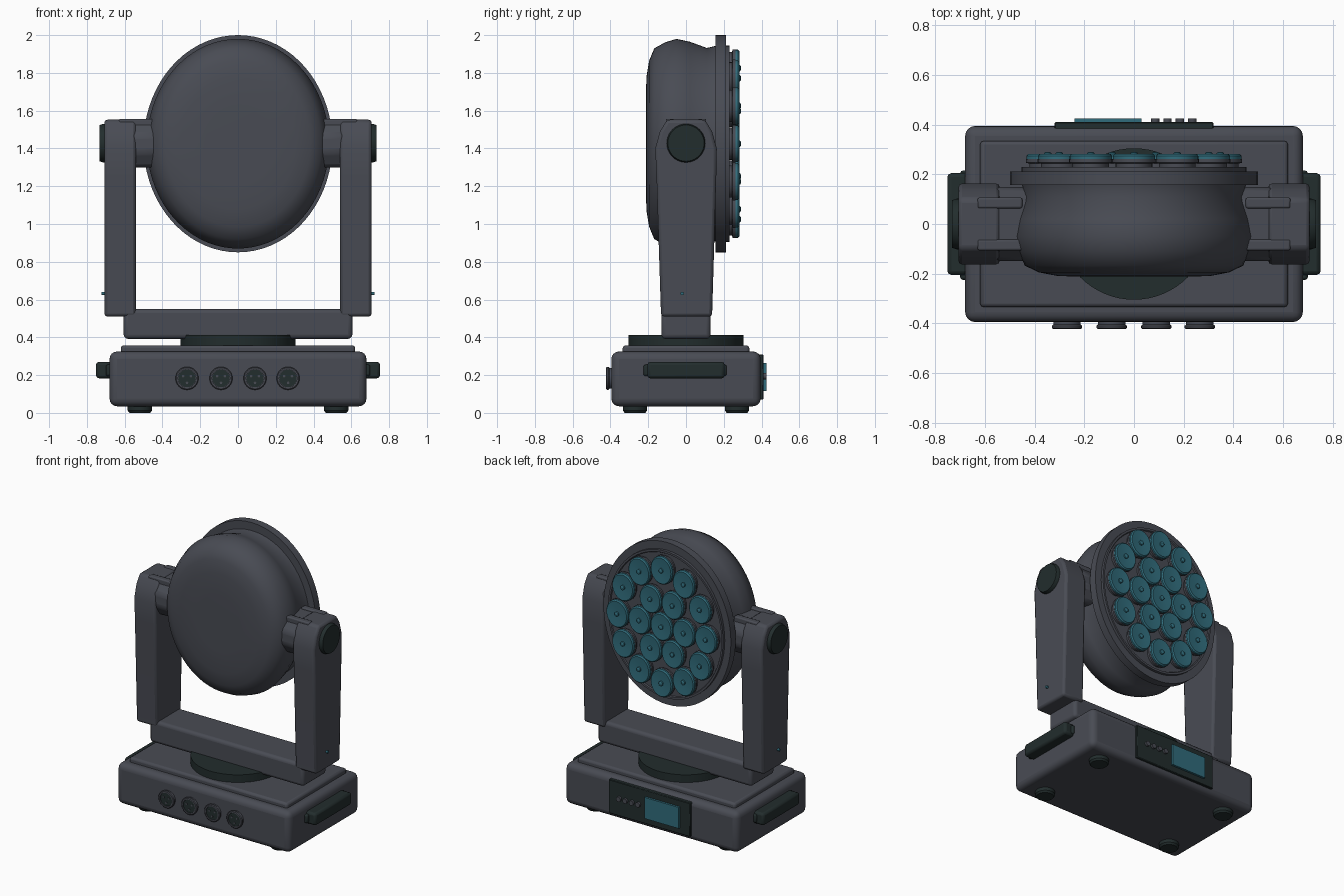
import bpy, bmesh, math
from mathutils import Matrix, Vector

if "Cube" in bpy.data.objects:
    bpy.data.objects.remove(bpy.data.objects["Cube"])


def mat(name, rgb):
    m = bpy.data.materials.new(name)
    m.diffuse_color = (*rgb, 1)
    m.use_nodes = True
    m.node_tree.nodes["Principled BSDF"].inputs["Base Color"].default_value = m.diffuse_color
    return m


GREY = mat("charcoal grey", (0.066, 0.071, 0.088))
DARK = mat("dark green black", (0.016, 0.026, 0.026))
TEAL = mat("teal lens", (0.030, 0.150, 0.200))
HEAD_Z, OVAL = 1.425, 0.87


def finish(bm, name, m, angle=35, bevel=0, segs=3):
    bmesh.ops.recalc_face_normals(bm, faces=bm.faces[:])
    me = bpy.data.meshes.new(name)
    bm.to_mesh(me)
    bm.free()
    me.materials.append(m)
    ob = bpy.data.objects.new(name, me)
    bpy.context.collection.objects.link(ob)
    if bevel:
        b = ob.modifiers.new("bevel", "BEVEL")
        b.width, b.segments, b.limit_method = bevel, segs, "ANGLE"
    bpy.context.view_layer.objects.active = ob
    bpy.ops.object.select_all(action="DESELECT")
    ob.select_set(True)
    bpy.ops.object.shade_smooth_by_angle(angle=math.radians(angle))
    return ob


def box(name, m, lo, hi, bevel=0, segs=3):
    bm = bmesh.new()
    lo, hi = Vector(lo), Vector(hi)
    bmesh.ops.create_cube(bm, size=1)
    for v in bm.verts:
        v.co = (lo + hi) / 2 + v.co * (hi - lo)
    return finish(bm, name, m, 35, bevel, segs)


def lathe(name, m, profile, axis, centre, segs=48, squash=1, angle=35):
    """Turn (radius, height) points about an axis; squash narrows x."""
    bm = bmesh.new()
    rot = Vector((0, 0, 1)).rotation_difference(Vector(axis)).to_matrix()
    rings = []
    for r, h in profile:
        if r == 0:
            rings.append([bm.verts.new(rot @ Vector((0, 0, h)))])
        else:
            rings.append([bm.verts.new(rot @ Vector((r * math.cos(a), r * math.sin(a), h)))
                          for a in (2 * math.pi * i / segs for i in range(segs))])
    for a, b in zip(rings, rings[1:]):
        for i in range(segs):
            j = (i + 1) % segs
            if len(a) == 1:
                bm.faces.new((a[0], b[i], b[j]))
            elif len(b) == 1:
                bm.faces.new((a[i], a[j], b[0]))
            else:
                bm.faces.new((a[i], a[j], b[j], b[i]))
    for ring in (rings[0], rings[-1]):
        if len(ring) > 1:
            bm.faces.new(ring)
    for v in bm.verts:
        v.co.x *= squash
        v.co += Vector(centre)
    return finish(bm, name, m, angle)


def prism(name, m, points, x0, x1, bevel=0):
    """Extrude a (y, z) outline along x."""
    bm = bmesh.new()
    f = bm.faces.new([bm.verts.new((x0, y, z)) for y, z in points])
    ext = bmesh.ops.extrude_face_region(bm, geom=[f])
    for v in ext["geom"]:
        if isinstance(v, bmesh.types.BMVert):
            v.co.x = x1
    return finish(bm, name, m, 30, bevel, 2)


# Base housing, top plate and turntable
box("base_housing", GREY, (-0.68, -0.395, 0.035), (0.68, 0.395, 0.325), 0.04, 4)
box("base_top_plate", GREY, (-0.62, -0.335, 0.30), (0.62, 0.335, 0.358), 0.015, 2)
lathe("turntable", DARK, [(0.305, 0.35), (0.305, 0.412)], (0, 0, 1), (0, 0, 0), 64)

# Feet
for sx in (-1, 1):
    for sy in (-1, 1):
        lathe("foot", DARK, [(0.055, 0), (0.064, 0.012), (0.064, 0.045)],
              (0, 0, 1), (sx * 0.52, sy * 0.27, 0), 32)

# Side handles
for s in (-1, 1):
    box("side_handle", DARK, (min(s * 0.66, s * 0.752), -0.205, 0.183),
        (max(s * 0.66, s * 0.752), 0.205, 0.27), 0.016, 2)
    box("handle_rail", DARK, (min(s * 0.66, s * 0.70), -0.225, 0.195),
        (max(s * 0.66, s * 0.70), 0.215, 0.255), 0.01, 2)

# Front sockets with pins
for x in (-0.27, -0.09, 0.09, 0.265):
    lathe("socket_ring", GREY, [(0.055, 0.38), (0.055, 0.405), (0.061, 0.41), (0.061, 0.419),
          (0.056, 0.423), (0.047, 0.423), (0.047, 0.412), (0, 0.412)],
          (0, -1, 0), (x, 0, 0.183), 32)
    lathe("socket_insert", DARK, [(0.046, 0.405), (0.046, 0.419), (0, 0.419)],
          (0, -1, 0), (x, 0, 0.183), 32)
    for a in (0, 120, 240):
        a = math.radians(a + 30)
        lathe("socket_pin", GREY, [(0.007, 0.415), (0.007, 0.422)], (0, -1, 0),
              (x + 0.024 * math.cos(a), 0, 0.183 + 0.024 * math.sin(a)), 12)

# Rear control panel
box("control_panel", DARK, (-0.32, 0.38, 0.07), (0.32, 0.41, 0.31), 0.004, 1)
box("screen", TEAL, (-0.24, 0.40, 0.115), (0.03, 0.425, 0.265))
for x in (0.085, 0.135, 0.185, 0.235):
    lathe("button", GREY, [(0.017, 0.40), (0.017, 0.425)], (0, 1, 0), (x, 0, 0.195), 20)

# Yoke crossbar
box("yoke_crossbar", GREY, (-0.605, -0.13, 0.392), (0.605, 0.13, 0.55), 0.022, 3)

# Yoke arms, knuckles, caps and indicator dots
ARM = [(-0.132, 0.51), (0.138, 0.51), (0.16, 1.25), (0.163, 1.40), (0.138, 1.49),
       (0.10, 1.552), (-0.10, 1.552), (-0.138, 1.49), (-0.163, 1.40), (-0.156, 1.25)]
KNUCKLE = [(-0.15, 1.38), (-0.10, 1.30), (0.10, 1.30), (0.15, 1.38),
           (0.148, 1.47), (0.09, 1.545), (-0.09, 1.545), (-0.148, 1.47)]
for s in (-1, 1):
    prism("yoke_arm", GREY, ARM, s * 0.54, s * 0.708, 0.016)
    prism("yoke_knuckle", GREY, KNUCKLE, s * 0.41, s * 0.56, 0.02)
    for y in (-0.085, 0.085):
        box("knuckle_rib", GREY, (min(s * 0.45, s * 0.63), y - 0.022, 1.50),
            (max(s * 0.45, s * 0.63), y + 0.022, 1.557), 0.008, 2)
    lathe("pivot_cap", DARK, [(0.102, 0.69), (0.102, 0.715), (0.096, 0.733)],
          (s, 0, 0), (0, 0, 1.428), 40)
    lathe("indicator_dot", TEAL, [(0.009, 0.70), (0.009, 0.722)],
          (s, 0, 0), (0, -0.02, 0.632), 12)

# Oval head: bulging shell, flange ring and recessed lens plate
C = (0, 0, HEAD_Z)
lathe("head_shell", GREY, [(0, -0.212), (0.20, -0.212), (0.35, -0.21), (0.44, -0.195),
      (0.505, -0.168), (0.537, -0.11), (0.555, -0.05), (0.54, 0.02), (0.507, 0.11),
      (0.52, 0.165)], (0, 1, 0), C, 72, OVAL, 40)
lathe("head_flange", GREY, [(0.515, 0.157), (0.575, 0.157), (0.575, 0.211), (0.52, 0.211)],
      (0, 1, 0), C, 72, OVAL)
lathe("front_rim", GREY, [(0.52, 0.20), (0.52, 0.23), (0.505, 0.23), (0.50, 0.222),
      (0, 0.222)], (0, 1, 0), C, 72, OVAL)

# Lenses: one in the middle, six around it, twelve outside
spots = [(0, 0)]
for count, radius in ((6, 0.2), (12, 0.4)):
    for i in range(count):
        a = 2 * math.pi * i / count
        spots.append((radius * math.cos(a) * OVAL, radius * math.sin(a)))
for x, z in spots:
    p = (x, 0, HEAD_Z + z)
    lathe("lens_holder", GREY, [(0.085, 0.215), (0.085, 0.243), (0.1, 0.247), (0.1, 0.262)],
          (0, 1, 0), p, 32, OVAL)
    lathe("lens", TEAL, [(0.098, 0.258), (0.098, 0.274), (0.09, 0.282), (0.022, 0.276),
          (0.018, 0.276)], (0, 1, 0), p, 32, OVAL)
    lathe("lens_tip", TEAL, [(0.017, 0.27), (0.017, 0.286), (0.009, 0.291)],
          (0, 1, 0), p, 16, OVAL)
